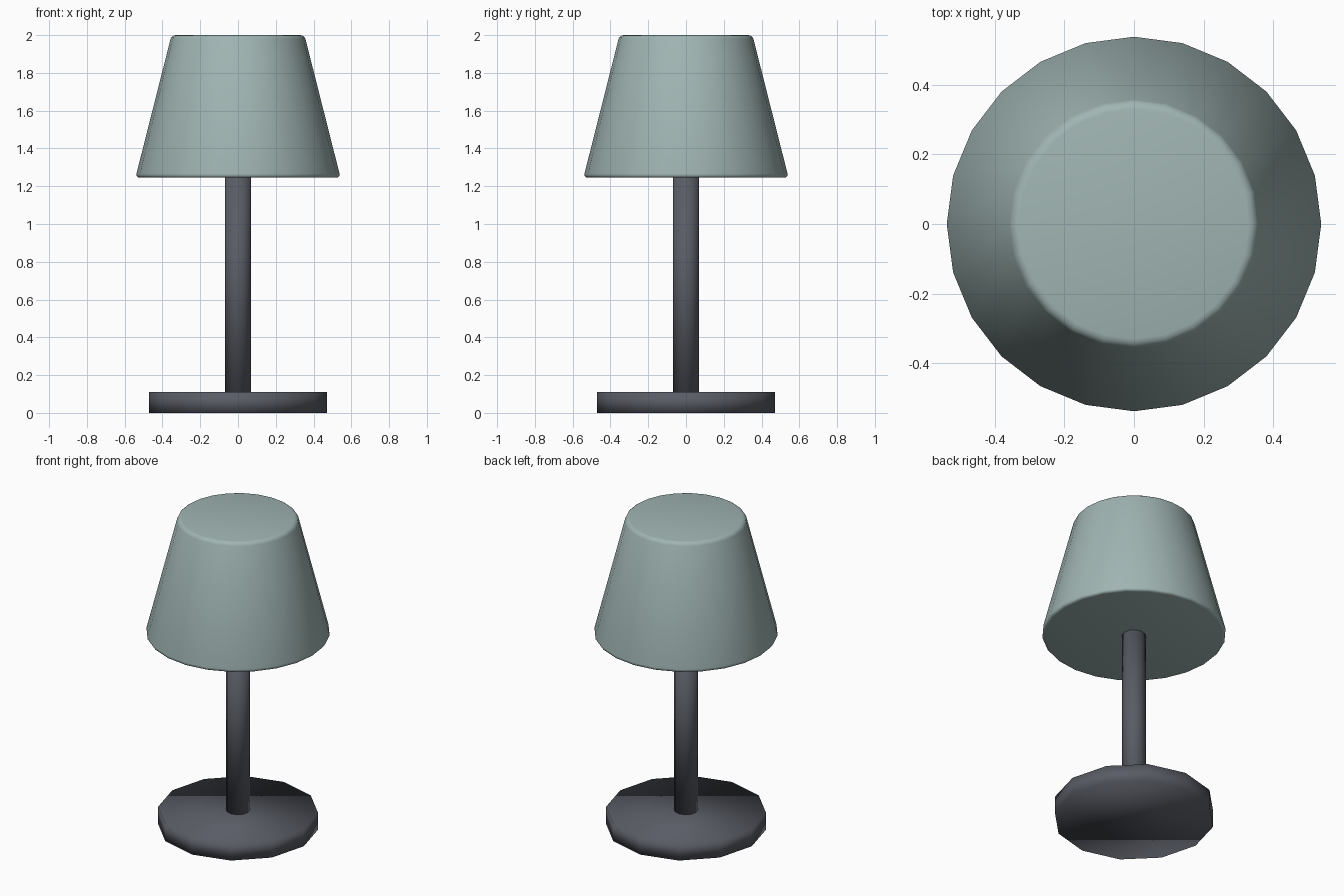
import bpy

cube = bpy.data.objects.get("Cube")
if cube:
    bpy.data.objects.remove(cube, do_unlink=True)


def material(name, rgb):
    mat = bpy.data.materials.new(name)
    mat.use_nodes = True
    colour = (*rgb, 1.0)
    mat.diffuse_color = colour
    mat.node_tree.nodes["Principled BSDF"].inputs["Base Color"].default_value = colour
    return mat


def round_part(name, sides, r_bottom, r_top, z_bottom, z_top, mat):
    """Smooth-shaded upright cylinder or cone frustum."""
    bpy.ops.mesh.primitive_cone_add(
        vertices=sides, radius1=r_bottom, radius2=r_top,
        depth=z_top - z_bottom, location=(0, 0, (z_bottom + z_top) / 2))
    obj = bpy.context.object
    obj.name = name
    obj.data.materials.append(mat)
    bpy.ops.object.shade_smooth()
    return obj


charcoal = material("charcoal", (0.10, 0.107, 0.13))
sage = material("sage_grey", (0.35, 0.46, 0.45))

# Base disc and stem
round_part("base", 12, 0.47, 0.47, 0.0, 0.11, charcoal)
round_part("stem", 12, 0.07, 0.07, 0.10, 1.26, charcoal)

# Closed tapered shade with softened rims
shade = round_part("shade", 24, 0.543, 0.352, 1.245, 2.0, sage)
bevel = shade.modifiers.new("soft_rims", "BEVEL")
bevel.width = 0.022
bevel.segments = 3
bevel.limit_method = "ANGLE"
bevel.angle_limit = 0.8
